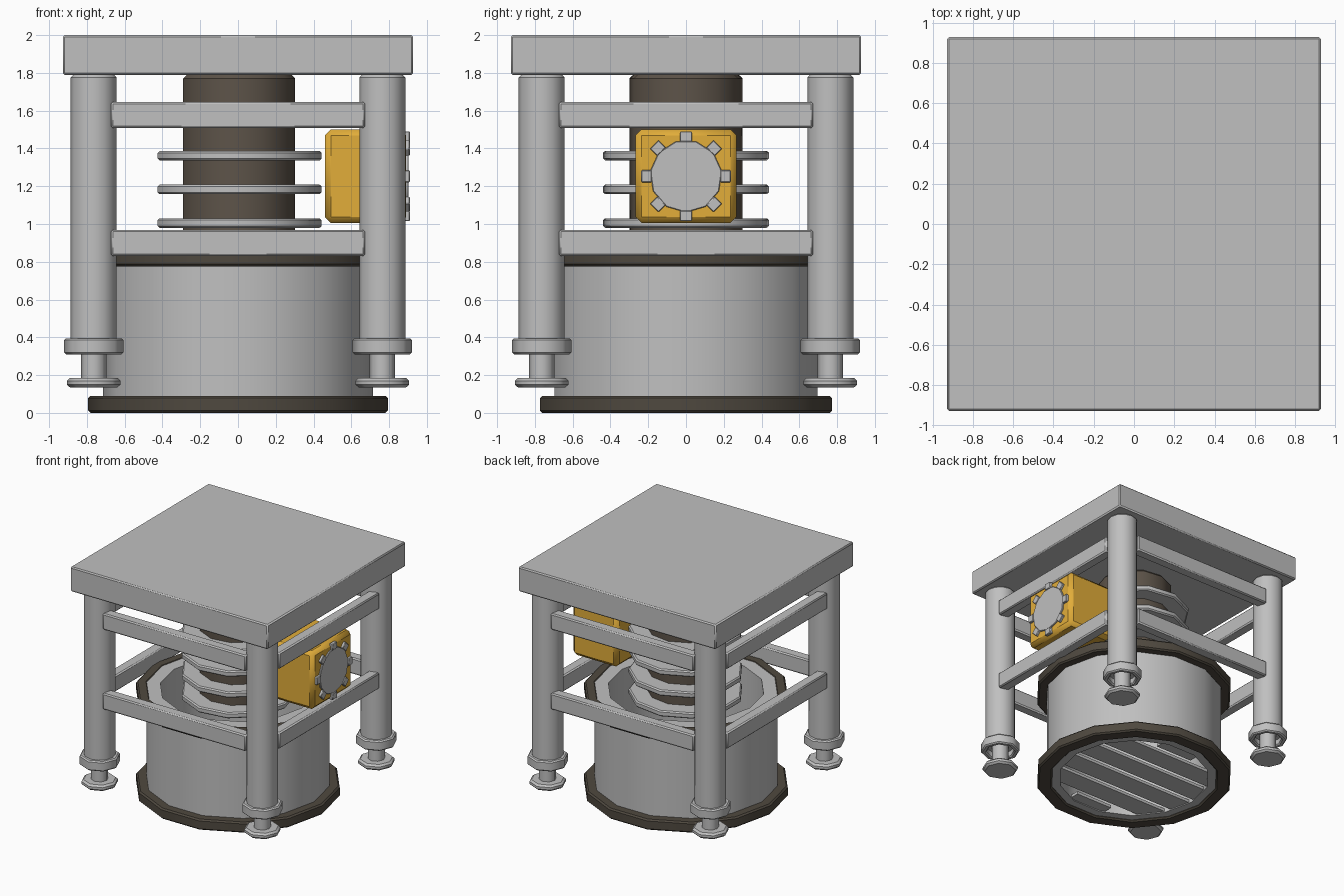
import bpy, bmesh, math
from mathutils import Matrix

if "Cube" in bpy.data.objects:
    bpy.data.objects.remove(bpy.data.objects["Cube"])


def material(name, rgb):
    m = bpy.data.materials.new(name)
    m.diffuse_color = (*rgb, 1)
    m.use_nodes = True
    m.node_tree.nodes["Principled BSDF"].inputs["Base Color"].default_value = m.diffuse_color
    return m


GRAY = material("steel_gray", (0.525, 0.525, 0.525))
YELLOW = material("machine_yellow", (0.76, 0.42, 0.042))
BROWN = material("dark_brown", (0.11, 0.088, 0.067))
FLANGE = material("flange_brown", (0.078, 0.066, 0.05))


def finish(name, bm, mat, bevel, smooth=50):
    bmesh.ops.recalc_face_normals(bm, faces=bm.faces[:])
    me = bpy.data.meshes.new(name)
    bm.to_mesh(me)
    bm.free()
    me.materials.append(mat)
    me.shade_smooth()
    me.set_sharp_from_angle(angle=math.radians(smooth))
    ob = bpy.data.objects.new(name, me)
    bpy.context.scene.collection.objects.link(ob)
    if bevel:
        b = ob.modifiers.new("bevel", 'BEVEL')
        b.width = bevel
        b.segments = 1
        b.limit_method = 'ANGLE'
        b.angle_limit = math.radians(50)
    return ob


def box(name, size, loc, mat=GRAY, bevel=0.01, rot=(0, 'X')):
    bm = bmesh.new()
    bmesh.ops.create_cube(bm, size=1)
    bm.transform(Matrix.Translation(loc) @ Matrix.Rotation(rot[0], 4, rot[1])
                 @ Matrix.Diagonal((*size, 1)))
    return finish(name, bm, mat, bevel, 30)


def cylinder(name, sides, r, z0, z1, mat=GRAY, xy=(0, 0), inner=0, bevel=0.01, axis='Z'):
    """Solid disc or hollow ring between z0 and z1, vertex on the +x side."""
    bm = bmesh.new()

    def ring(rad, z):
        return [bm.verts.new((rad * math.cos(2 * math.pi * i / sides),
                              rad * math.sin(2 * math.pi * i / sides), z)) for i in range(sides)]

    rings = [ring(r, z0), ring(r, z1)]
    if inner:
        rings += [ring(inner, z1), ring(inner, z0)]
    else:
        bm.faces.new(rings[0])
        bm.faces.new(rings[1])
    for k in range(len(rings) if inner else 1):
        a, b = rings[k], rings[(k + 1) % len(rings)]
        for i in range(sides):
            j = (i + 1) % sides
            bm.faces.new((a[i], a[j], b[j], b[i]))
    if axis == 'X':
        bm.transform(Matrix.Rotation(math.pi / 2, 4, 'Y'))
    bm.transform(Matrix.Translation((xy[0], xy[1], 0)))
    return finish(name, bm, mat, bevel)


# Table top
box("table_top", (1.855, 1.855, 0.21), (0, 0, 1.895))

# Legs with collar, stem and foot pad
LEG = 0.764
for sx in (-1, 1):
    for sy in (-1, 1):
        p = (sx * LEG, sy * LEG)
        cylinder("leg", 12, 0.122, 0.36, 1.79, xy=p, bevel=0.015)
        cylinder("leg_collar", 8, 0.157, 0.31, 0.395, xy=p, inner=0.112)
        cylinder("foot_stem", 8, 0.067, 0.17, 0.37, xy=p, bevel=0)
        cylinder("foot_pad", 8, 0.142, 0.135, 0.185, xy=p, bevel=0.015)

# Upper and lower side rails, set towards the outside of the legs
RAIL = 0.815
for z in (0.90, 1.577):
    for s in (-1, 1):
        box("rail_x", (1.345, 0.09, 0.138), (0, s * RAIL, z))
        box("rail_y", (0.09, 1.345, 0.138), (s * RAIL, 0, z))

# Hollow drum with a flange at each end
cylinder("drum", 14, 0.715, 0.015, 0.86, inner=0.605, bevel=0)
cylinder("base_flange", 14, 0.793, 0, 0.09, FLANGE, inner=0.675, bevel=0.012)
cylinder("top_flange", 14, 0.793, 0.775, 0.865, FLANGE, inner=0.705, bevel=0.012)

# Slats across the drum mouth
for i in range(6):
    y = (i - 2.5) * 0.235
    half = math.sqrt(0.70 ** 2 - (abs(y) + 0.09) ** 2)
    box("grille_slat", (2 * half, 0.18, 0.025), (0, y, 0.035), bevel=0)

# Central column with cooling fins
cylinder("column", 11, 0.303, 0.75, 1.79, BROWN, bevel=0.02)
for z in (0.805, 0.98, 1.158, 1.337, 1.515):
    cylinder("cooling_fin", 11, 0.443, z, z + 0.05, bevel=0.01)

# Side gearbox with round cover and lugs
GZ = 1.253
box("gearbox", (0.43, 0.535, 0.495), (0.675, 0, GZ), YELLOW, 0.032)
cover = cylinder("gearbox_cover", 11, 0.192, 0.87, 0.903, axis='X', bevel=0.004)
cover.location.z = GZ
# the cover disc is turned onto its side, so move it out to the gearbox face
bpy.context.view_layer.update()
reach = max(v.co.x for v in cover.data.vertices)
cover.location.x = 0.903 - reach
for i in range(8):
    a = i * math.pi / 4
    box("cover_lug", (0.03, 0.064, 0.055),
        (0.895, 0.210 * math.cos(a), GZ + 0.210 * math.sin(a)),
        bevel=0.004, rot=(a + math.pi / 2, 'X'))
